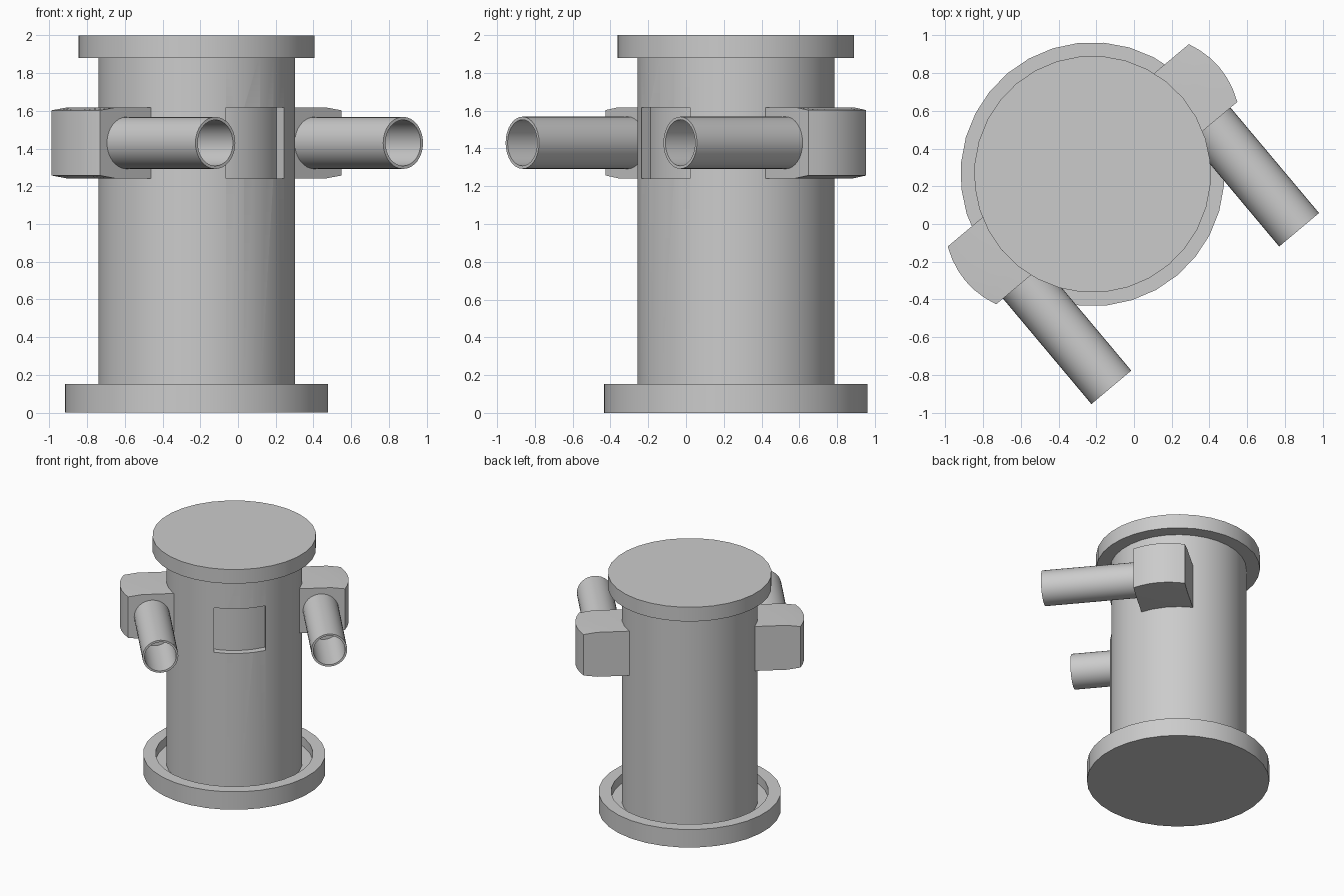
import bpy, bmesh
from math import sin, cos, pi, radians, sqrt
from mathutils import Matrix

if "Cube" in bpy.data.objects:
    bpy.data.objects.remove(bpy.data.objects["Cube"])

# Local frame: column axis at origin, housings on +-X, tubes point to -Y
FRAME = Matrix.Translation((-0.22, 0.264, 0)) @ Matrix.Rotation(radians(40), 4, 'Z')
ARM_Z = 1.43
BODY_R = 0.523


def shade(ob, angle=35):
    ob.data.polygons.foreach_set("use_smooth", [True] * len(ob.data.polygons))
    ob.data.set_sharp_from_angle(angle=radians(angle))


def finish(name, bm, matrix=Matrix()):
    bmesh.ops.recalc_face_normals(bm, faces=bm.faces[:])
    bm.transform(FRAME @ matrix)
    me = bpy.data.meshes.new(name)
    bm.to_mesh(me)
    bm.free()
    ob = bpy.data.objects.new(name, me)
    bpy.context.collection.objects.link(ob)
    shade(ob)
    return ob


def loft(bm, rings, closed):
    """Join consecutive rings of points; close the strip or cap both ends."""
    vs = [[bm.verts.new(p) for p in ring] for ring in rings]
    n = len(vs[0])
    for i in range(len(vs) if closed else len(vs) - 1):
        a, b = vs[i], vs[(i + 1) % len(vs)]
        for j in range(n):
            bm.faces.new((a[j], a[(j + 1) % n], b[(j + 1) % n], b[j]))
    if not closed:
        bm.faces.new(vs[0])
        bm.faces.new(vs[-1])


def lathe(name, profile, matrix=Matrix(), seg=32):
    """Revolve (radius, height) points round Z and cap the ends."""
    bm = bmesh.new()
    loft(bm, [[(r * cos(2 * pi * k / seg), r * sin(2 * pi * k / seg), z)
               for k in range(seg)] for r, z in profile], False)
    return finish(name, bm, matrix)


# Base dish with raised rim, main column and top lid
lathe("base", [(0.70, 0), (0.70, 0.152), (0.604, 0.152), (0.604, 0.075)])
body = lathe("column", [(BODY_R, 0.05), (BODY_R, 1.90)])
lathe("lid", [(0.628, 1.88), (0.628, 2.0)])

# Shallow curved pocket cut into the front of the column
bm = bmesh.new()
rows = []
for i in range(9):
    x = -0.2 + 0.4 * i / 8
    y = -sqrt(0.467 ** 2 - x * x)
    rows.append([(x, y, 1.24), (x, y, 1.617), (x, -0.7, 1.617), (x, -0.7, 1.24)])
loft(bm, rows, False)
cutter = finish("pocket_cutter", bm)
cutter.hide_render = True
mod = body.modifiers.new("pocket", 'BOOLEAN')
mod.operation = 'DIFFERENCE'
mod.solver = 'EXACT'
mod.object = cutter
bpy.context.view_layer.objects.active = body
bpy.ops.object.modifier_apply(modifier=mod.name)
bpy.data.objects.remove(cutter)
shade(body)

# Side housings (bowed, slightly tapered outer end) with hollow tubes
for side, s in (("right", 1), ("left", -1)):
    bm = bmesh.new()
    rows = []
    for i in range(7):
        y = -0.2 + 0.4 * i / 6
        outer = 0.835 + 0.045 * (1 - (y / 0.2) ** 2)
        half = [(0.42, 0.188), (0.73, 0.188), (outer, 0.173)]
        rows.append([(s * x, y, ARM_Z + h) for x, h in half]
                    + [(s * x, y, ARM_Z - h) for x, h in reversed(half)])
    loft(bm, rows, False)
    finish(side + "_housing", bm)

    lathe(side + "_tube",
          [(0.138, 0.15), (0.138, 0.93), (0.122, 0.93), (0.122, 0.47)],
          Matrix.Translation((s * 0.65, 0, ARM_Z)) @ Matrix.Rotation(pi / 2, 4, 'X'))
